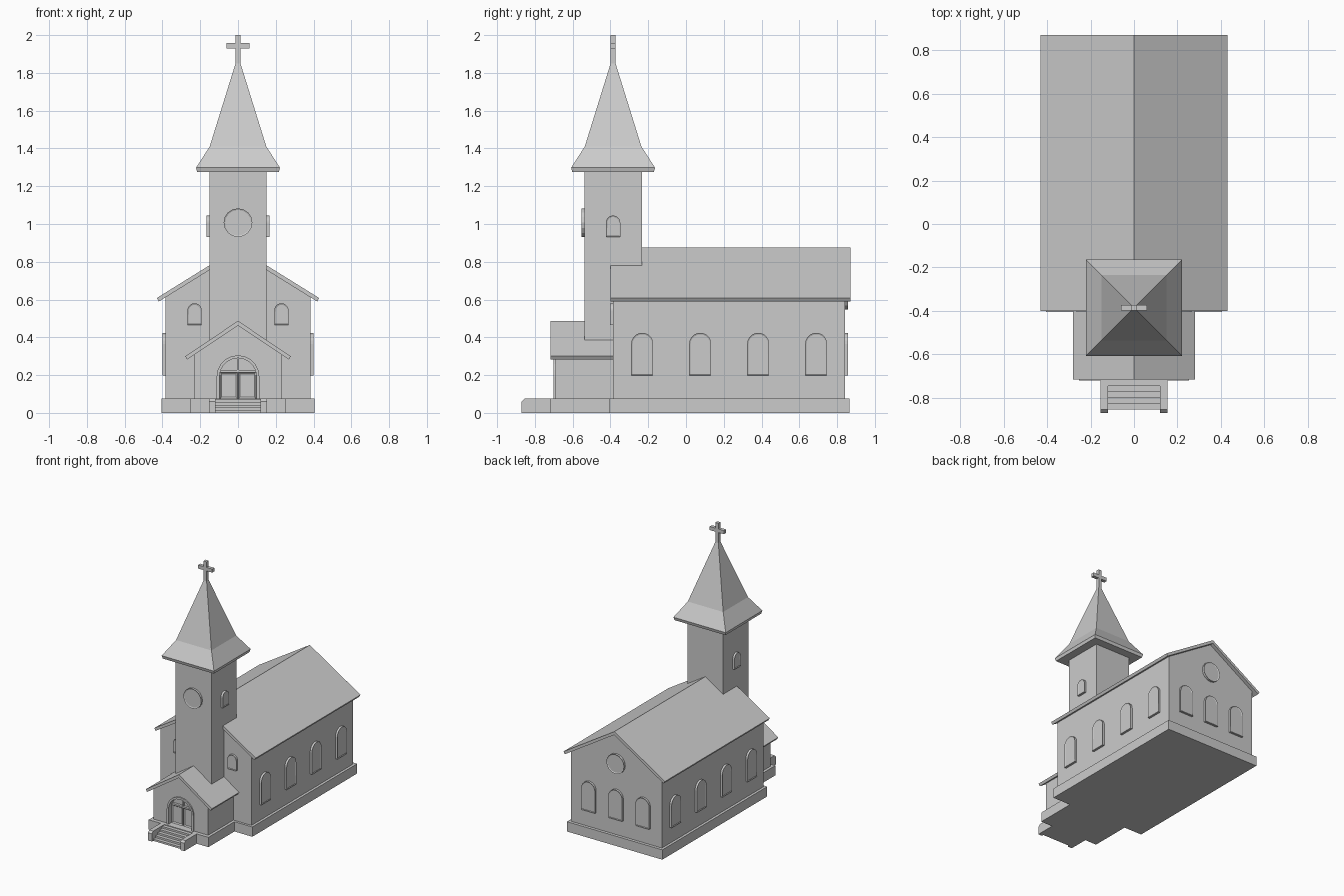
import bpy, bmesh, math
from mathutils import Matrix

if "Cube" in bpy.data.objects:
    bpy.data.objects.remove(bpy.data.objects["Cube"])


def finish(bm, name):
    bmesh.ops.recalc_face_normals(bm, faces=bm.faces)
    me = bpy.data.meshes.new(name)
    bm.to_mesh(me)
    bm.free()
    ob = bpy.data.objects.new(name, me)
    bpy.context.collection.objects.link(ob)
    return ob


def prism(name, pts, y0, y1, inset=0, sink=0, place=None):
    """Extrude an (x, z) outline from y0 (front) to y1; optionally sink an inset pane."""
    bm = bmesh.new()
    front = bm.faces.new([bm.verts.new((x, y0, z)) for x, z in pts])
    back = [bm.verts.new((x, y1, z)) for x, z in pts]
    bm.faces.new(back[::-1])
    fv = list(front.verts)
    for i in range(len(pts)):
        j = (i + 1) % len(pts)
        bm.faces.new((fv[i], back[i], back[j], fv[j]))
    bmesh.ops.recalc_face_normals(bm, faces=bm.faces)
    if inset:
        bmesh.ops.inset_region(bm, faces=[front], thickness=inset, depth=0)
        bmesh.ops.translate(bm, verts=front.verts, vec=(0, sink, 0))
    if place:
        bm.transform(place)
    return finish(bm, name)


def box(name, x0, x1, y0, y1, z0, z1):
    return prism(name, [(x0, z0), (x1, z0), (x1, z1), (x0, z1)], y0, y1)


def arch(w, z0, z1, n=10):
    """Outline of a round-topped opening of half width w, from right foot to left foot."""
    zc = z1 - w
    return [(w, z0)] + [(w * math.cos(math.pi * i / n), zc + w * math.sin(math.pi * i / n))
                        for i in range(n + 1)] + [(-w, z0)]


def disc(r, z, n=16):
    return [(r * math.cos(2 * math.pi * i / n), z + r * math.sin(2 * math.pi * i / n)) for i in range(n)]


def mount(x, y, turn=0):
    return Matrix.Translation((x, y, 0)) @ Matrix.Rotation(math.radians(turn), 4, 'Z')


def window(name, outline, x, y, turn=0):
    prism(name, outline, -0.016, 0.01, 0.008, 0.004, mount(x, y, turn))


def gable_roof(name, w, eave, apex, y0, y1, t=0.025):
    s = (apex - eave) / w
    u = w - 0.011
    zu = apex - t - s * u
    prism(name, [(-w, eave), (-u, zu), (0, apex - t), (u, zu), (w, eave), (0, apex)], y0, y1)


# Plinth under nave and porch
box("nave_plinth", -0.405, 0.405, -0.405, 0.865, 0, 0.075)
box("porch_plinth", -0.253, 0.253, -0.72, -0.40, 0, 0.075)

# Entrance steps with side cheeks
for i in range(5):
    box("step", -0.12, 0.12, -0.855 + 0.027 * i, -0.715, 0, 0.014 * (i + 1))
for s in (-1, 1):
    cheek = [(-0.87, 0), (-0.87, 0.06), (-0.855, 0.075), (-0.715, 0.075), (-0.715, 0)]
    prism("step_cheek", cheek, -0.017, 0.017,
          place=Matrix.Translation((s * 0.137, 0, 0)) @ Matrix(((0, 1, 0, 0), (1, 0, 0, 0), (0, 0, 1, 0), (0, 0, 0, 1))))

# Nave walls and roof
prism("nave_walls", [(-0.385, 0.07), (0.385, 0.07), (0.385, 0.615), (0, 0.853), (-0.385, 0.615)], -0.387, 0.842)
gable_roof("nave_roof", 0.43, 0.608, 0.875, -0.40, 0.87)

# Tower
TY = -0.386
box("tower", -0.152, 0.152, TY - 0.152, TY + 0.152, 0.07, 1.28)

# Flared square spire
bm = bmesh.new()
prev = None
for h, z in [(0.216, 1.275), (0.222, 1.298), (0.15, 1.41), (0.01, 1.86)]:
    ring = [bm.verts.new((sx * h, TY + sy * h, z)) for sx, sy in ((-1, -1), (1, -1), (1, 1), (-1, 1))]
    if prev:
        for i in range(4):
            bm.faces.new((prev[i], prev[(i + 1) % 4], ring[(i + 1) % 4], ring[i]))
    else:
        bm.faces.new(ring[::-1])
    prev = ring
bm.faces.new(prev)
finish(bm, "spire")

# Cross
a, b, c = 0.013, 0.06, 0.013
prism("cross", [(-a, 1.83), (a, 1.83), (a, 1.93), (b, 1.93), (b, 1.957), (a, 1.957), (a, 2.0),
                (-a, 2.0), (-a, 1.957), (-b, 1.957), (-b, 1.93), (-a, 1.93)], TY - c, TY + c)

# Porch: solid body, front wall notched by the arched doorway, roof
prism("porch_body", [(-0.232, 0.07), (0.232, 0.07), (0.232, 0.315), (0, 0.465), (-0.232, 0.315)], -0.655, -0.38)
prism("porch_front", [(0.232, 0.07), (0.232, 0.315), (0, 0.465), (-0.232, 0.315), (-0.232, 0.07)]
      + arch(0.1, 0.07, 0.293)[::-1], -0.692, -0.655)
gable_roof("porch_roof", 0.28, 0.30, 0.487, -0.717, -0.385)

# Doorway frame, door leaves and fanlight bars
prism("door_frame", arch(0.113, 0.07, 0.305) + arch(0.098, 0.07, 0.29)[::-1], -0.702, -0.66)
for s in (-1, 1):
    leaf = [(-0.046, 0.075), (0.046, 0.075), (0.046, 0.215), (-0.046, 0.215)]
    prism("door_leaf", leaf, -0.012, 0.01, 0.012, 0.006, mount(s * 0.049, -0.655))
box("door_transom", -0.1, 0.1, -0.674, -0.65, 0.215, 0.227)
box("fanlight_bar", -0.005, 0.005, -0.668, -0.65, 0.227, 0.292)

# Tall windows: four along each side, three at the back
tall = arch(0.058, 0.197, 0.424)
for s in (-1, 1):
    for y in (-0.232, 0.075, 0.382, 0.689):
        window("side_window", tall, s * 0.385, y, s * 90)
for x in (-0.23, 0, 0.23):
    window("back_window", tall, x, 0.842, 180)

# Small windows: nave front and tower sides
for s in (-1, 1):
    window("front_window", arch(0.038, 0.465, 0.58), s * 0.23, -0.387)
    window("tower_window", arch(0.038, 0.93, 1.045), s * 0.152, TY, s * 90)

# Round windows on tower front and rear gable
window("tower_round_window", disc(0.076, 1.007), 0, TY - 0.152)
window("back_round_window", disc(0.075, 0.622), 0, 0.842, 180)
